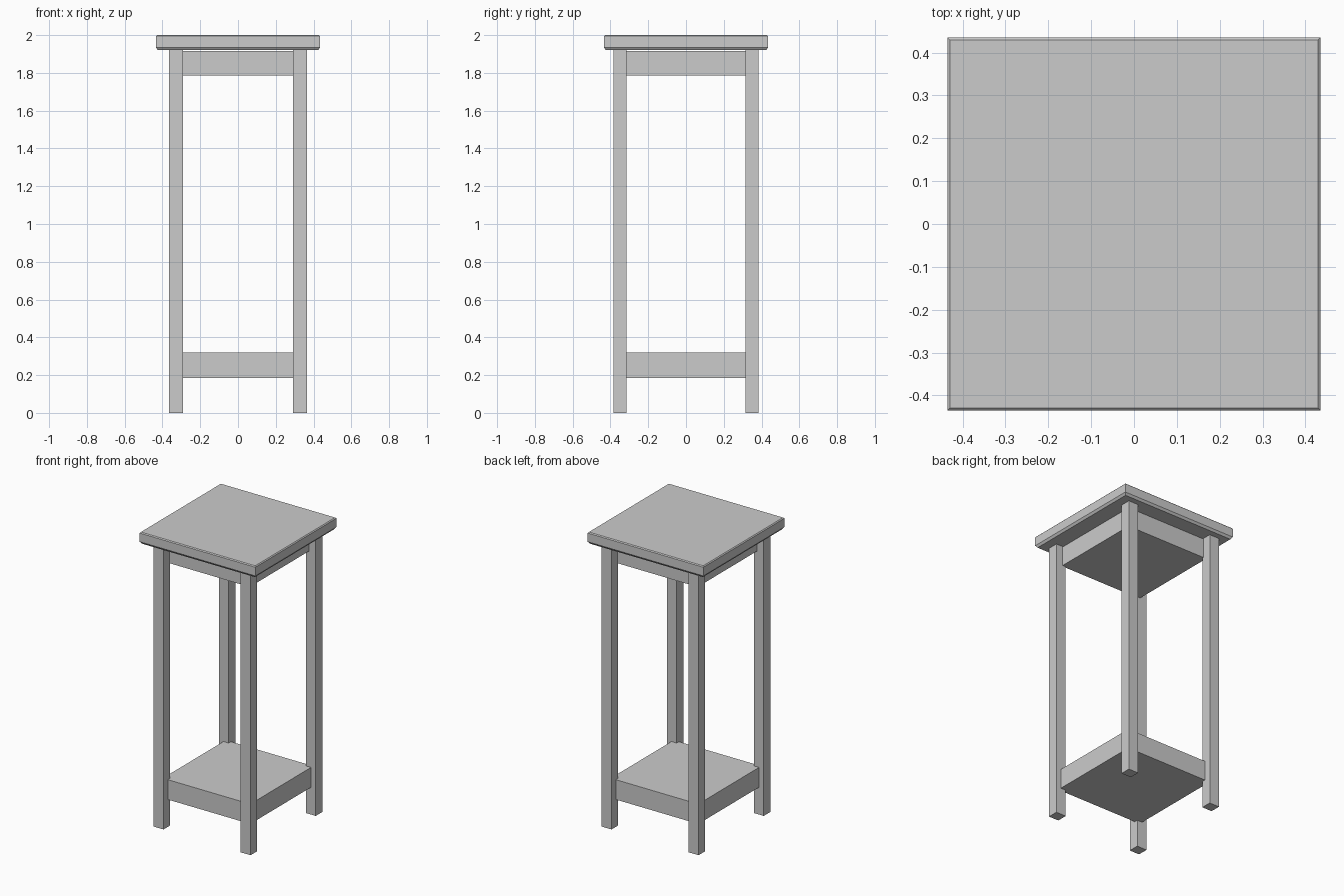
import bpy
import bmesh

if "Cube" in bpy.data.objects:
    bpy.data.objects.remove(bpy.data.objects["Cube"])


def finish(name, bm):
    bmesh.ops.recalc_face_normals(bm, faces=bm.faces[:])
    mesh = bpy.data.meshes.new(name)
    bm.to_mesh(mesh)
    bm.free()
    obj = bpy.data.objects.new(name, mesh)
    bpy.context.collection.objects.link(obj)
    return obj


def box(name, x0, x1, y0, y1, z0, z1):
    bm = bmesh.new()
    bmesh.ops.create_cube(bm, size=1)
    for v in bm.verts:
        v.co = (x1 if v.co.x > 0 else x0,
                y1 if v.co.y > 0 else y0,
                z1 if v.co.z > 0 else z0)
    return finish(name, bm)


# Square top: stacked rings (half width, height) with chamfered edges
bm = bmesh.new()
rings = []
for h, z in [(0.424, 1.92), (0.435, 1.935), (0.435, 1.994), (0.429, 2.0)]:
    rings.append([bm.verts.new((sx * h, sy * h, z))
                  for sx, sy in [(-1, -1), (1, -1), (1, 1), (-1, 1)]])
for lower, upper in zip(rings, rings[1:]):
    for i in range(4):
        j = (i + 1) % 4
        bm.faces.new((lower[i], lower[j], upper[j], upper[i]))
bm.faces.new(rings[0])
bm.faces.new(rings[-1])
finish("table_top", bm)

# Four straight legs
for y_name, sy in (("front", -1), ("back", 1)):
    for x_name, sx in (("left", -1), ("right", 1)):
        xs = sorted((sx * 0.29, sx * 0.364))
        ys = sorted((sy * 0.314, sy * 0.385))
        box(f"{y_name}_{x_name}_leg", *xs, *ys, 0, 1.92)

# Solid apron block under the top and thick lower shelf
box("apron", -0.314, 0.314, -0.323, 0.323, 1.785, 1.917)
box("lower_shelf", -0.329, 0.329, -0.338, 0.338, 0.185, 0.32)
